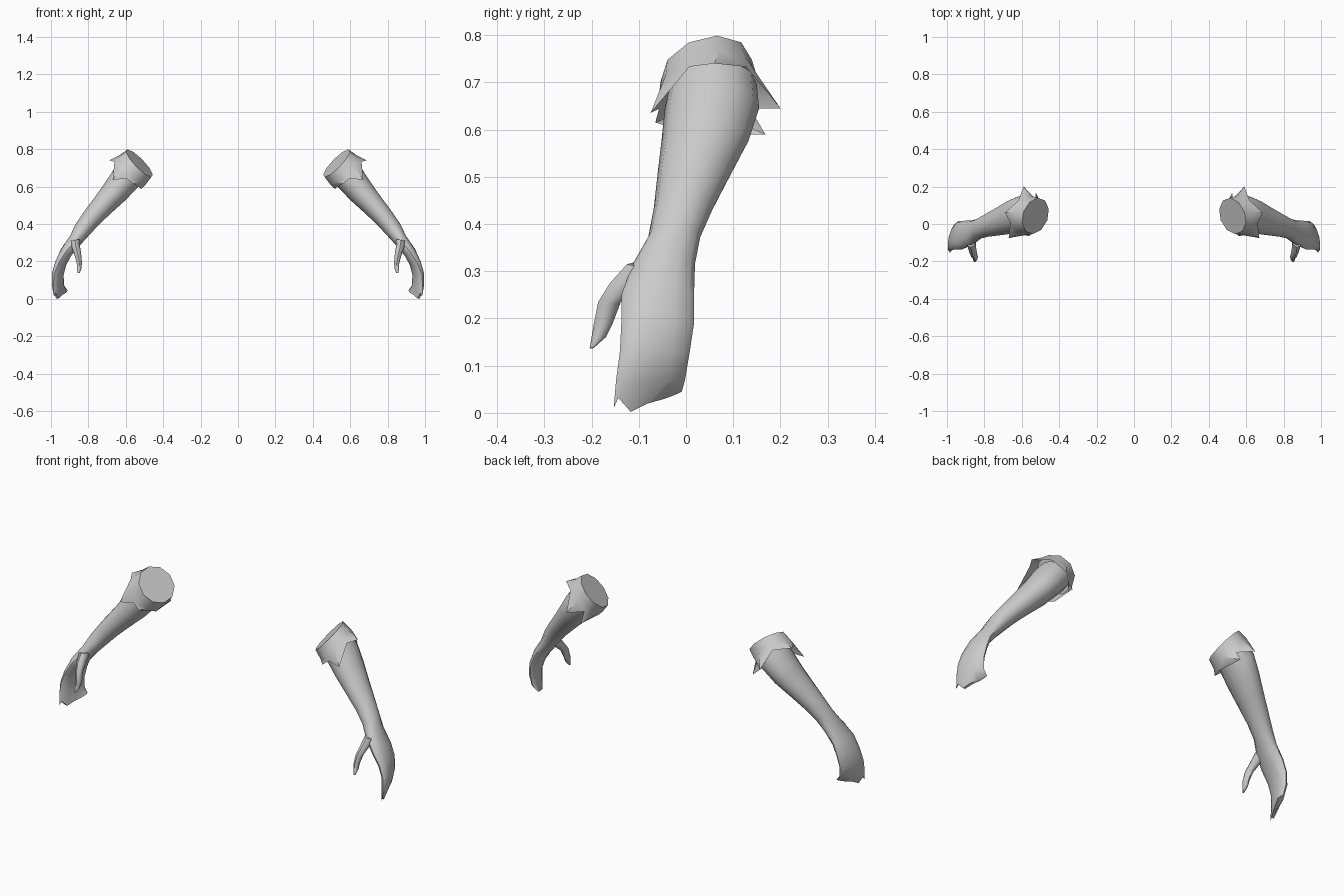
import bpy
import bmesh
import math
from mathutils import Vector

if "Cube" in bpy.data.objects:
    bpy.data.objects.remove(bpy.data.objects["Cube"])

grey = bpy.data.materials.new("plain grey")
grey.diffuse_color = (0.6, 0.6, 0.6, 1)
grey.use_nodes = True
grey.node_tree.nodes["Principled BSDF"].inputs["Base Color"].default_value = grey.diffuse_color


def finish(name, bm, angle):
    """Make a mirrored, shaded object out of a bmesh."""
    bmesh.ops.recalc_face_normals(bm, faces=bm.faces)
    mesh = bpy.data.meshes.new(name)
    bm.to_mesh(mesh)
    bm.free()
    mesh.materials.append(grey)
    ob = bpy.data.objects.new(name, mesh)
    bpy.context.collection.objects.link(ob)
    bpy.ops.object.select_all(action='DESELECT')
    ob.select_set(True)
    bpy.context.view_layer.objects.active = ob
    bpy.ops.object.shade_smooth_by_angle(angle=math.radians(angle))
    mirror = ob.modifiers.new("mirror", 'MIRROR')
    mirror.use_mirror_merge = False
    return ob


def bridge(bm, a, b):
    n = len(a)
    for i in range(n):
        bm.faces.new((a[i], a[(i + 1) % n], b[(i + 1) % n], b[i]))


def tube_rings(bm, sections, sides):
    """Rings along a path: x, y, z, half width, half thickness, slant."""
    centres = [Vector(s[:3]) for s in sections]
    rings = []
    for i, (x, y, z, width, thick, slant) in enumerate(sections):
        t = centres[min(i + 1, len(centres) - 1)] - centres[max(i - 1, 0)]
        u = Vector((-slant, 1, 0))
        v = Vector((-t.z, 0, t.x)).normalized()
        rings.append([bm.verts.new(centres[i]
                      + u * width * math.cos(math.tau * k / sides)
                      + v * thick * math.sin(math.tau * k / sides))
                      for k in range(sides)])
    for a, b in zip(rings, rings[1:]):
        bridge(bm, a, b)
    return rings


# forearm, wrist and closed fingers
bm = bmesh.new()
rings = tube_rings(bm, [
    (0.555, 0.058, 0.695, 0.092, 0.082, 0),
    (0.60, 0.055, 0.645, 0.10, 0.08, 0),
    (0.655, 0.04, 0.575, 0.092, 0.072, 0),
    (0.715, 0.018, 0.508, 0.078, 0.062, 0),
    (0.78, -0.005, 0.435, 0.063, 0.053, 0),
    (0.83, -0.025, 0.372, 0.055, 0.047, 0),
    (0.868, -0.047, 0.315, 0.066, 0.037, 0),
    (0.918, -0.06, 0.25, 0.077, 0.033, 0.05),
    (0.948, -0.06, 0.19, 0.077, 0.029, 0.15),
    (0.964, -0.066, 0.13, 0.074, 0.026, 0.25),
    (0.962, -0.075, 0.07, 0.073, 0.020, 0.35),
    (0.948, -0.081, 0.03, 0.072, 0.008, 0.5),
], 12)
# jagged fingertips, from the little finger to the index finger
tips = [0.045, 0.04, 0.03, 0.02, 0.002, 0.032, 0.01]
for k, vert in enumerate(rings[-1]):
    vert.co.z = tips[min(k, 12 - k)]
for ring in (rings[0], rings[-1]):
    for k in range(6):
        quad = [ring[k], ring[k + 1], ring[11 - k], ring[(12 - k) % 12]]
        bm.faces.new(list(dict.fromkeys(quad)))
finish("forearm_and_hand", bm, 50)

# thumb
bm = bmesh.new()
rings = tube_rings(bm, [
    (0.872, -0.085, 0.315, 0.040, 0.028, 0),
    (0.866, -0.125, 0.275, 0.036, 0.022, 0),
    (0.856, -0.162, 0.235, 0.024, 0.018, 0),
    (0.848, -0.175, 0.19, 0.020, 0.014, 0),
    (0.850, -0.185, 0.16, 0.015, 0.012, 0),
    (0.852, -0.200, 0.137, 0.004, 0.005, 0),
], 8)
bm.faces.new(rings[0])
bm.faces.new(rings[-1])
finish("thumb", bm, 50)

# sleeve cuff with a closed top and five pointed flaps
bm = bmesh.new()
centre = Vector((0.527, 0.043, 0.725))
normal = Vector((-0.69, -0.25, 0.67)).normalized()
up = (Vector((0, 0, 1)) - normal * normal.z).normalized()
back = normal.cross(up)
if back.y < 0:
    back = -back
axis = Vector((0.7, 0.05, -0.7)).normalized()


def cuff_point(k, along, radius):
    a = math.tau * k / 10
    return centre + axis * along + (up * math.cos(a) + back * math.sin(a)) * radius


points = [(0.69, 0.06, 0.74), (0.59, 0.20, 0.645), (0.525, 0.168, 0.59),
          (0.56, -0.065, 0.615), (0.67, -0.075, 0.635)]
top = [bm.verts.new(cuff_point(k, 0, 0.10)) for k in range(10)]
middle = [bm.verts.new(cuff_point(k, 0.05, 0.108)) for k in range(10)]
rim = [bm.verts.new(cuff_point(k, 0.08, 0.108) if k % 2 else Vector(points[k // 2]))
       for k in range(10)]
bm.faces.new(top)
bridge(bm, top, middle)
bridge(bm, middle, rim)
finish("sleeve_cuff", bm, 40)
